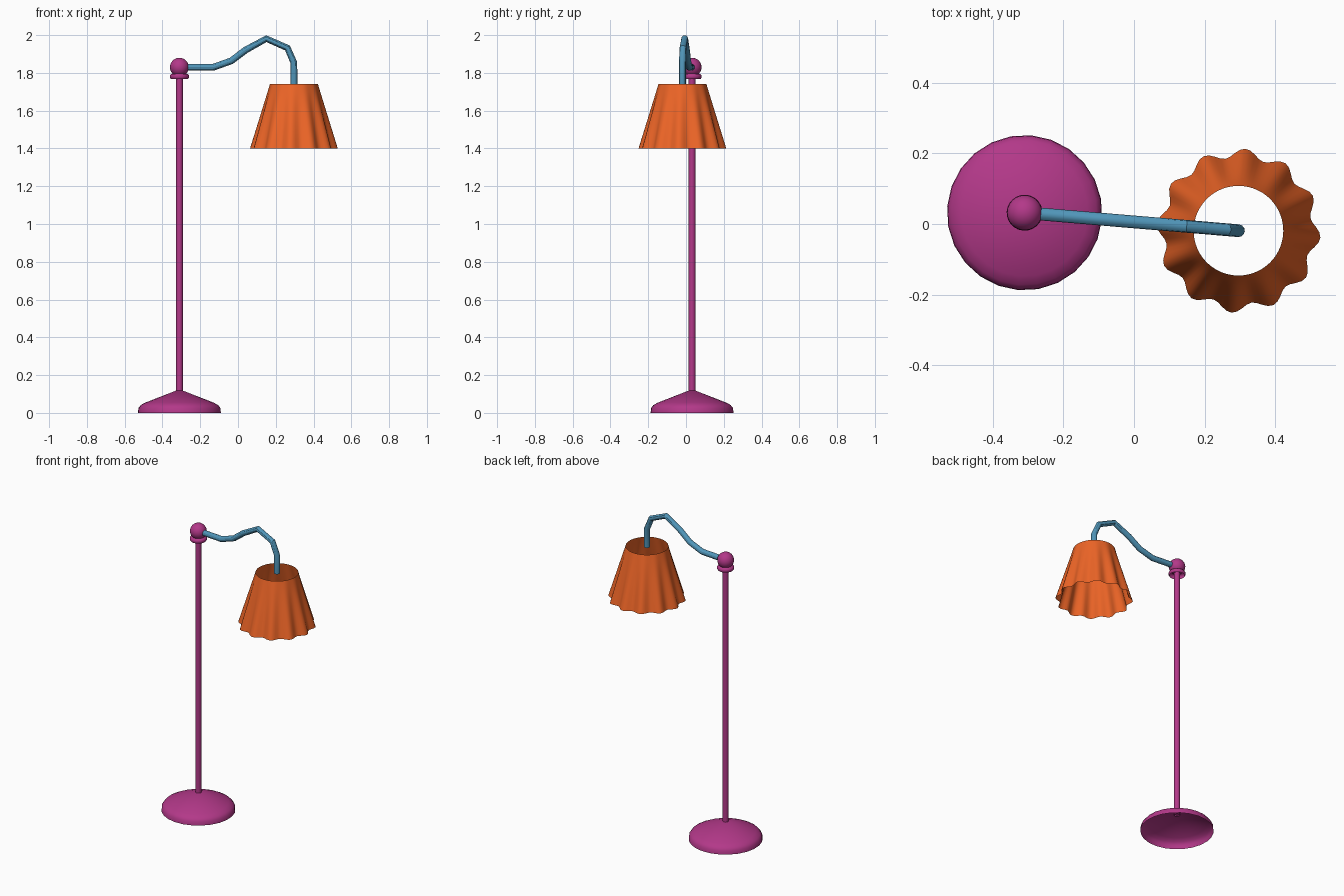
import bpy, math
from mathutils import Vector

if "Cube" in bpy.data.objects:
    bpy.data.objects.remove(bpy.data.objects["Cube"])

POLE = Vector((-0.31, 0.032, 0))
SHADE = Vector((0.296, -0.019, 0))
TURN = math.atan2(SHADE.y - POLE.y, SHADE.x - POLE.x)   # heading of the arm


def material(name, color):
    m = bpy.data.materials.new(name)
    m.diffuse_color = color
    m.use_nodes = True
    m.node_tree.nodes["Principled BSDF"].inputs["Base Color"].default_value = m.diffuse_color
    return m


MAGENTA = material("magenta", (0.45, 0.04, 0.25, 1))
BLUE = material("blue", (0.08, 0.30, 0.48, 1))
ORANGE = material("orange", (0.85, 0.13, 0.02, 1))


def finish(ob, mat, angle=40):
    ob.data.materials.append(mat)
    bpy.ops.object.select_all(action='DESELECT')
    ob.select_set(True)
    bpy.context.view_layer.objects.active = ob
    bpy.ops.object.shade_smooth_by_angle(angle=math.radians(angle))


def rings(name, mat, profile, origin, sides, wave=lambda a: 0.0, angle=40):
    """Revolve (radius, z, wave amount) rows listed bottom to top; r = 0 makes a tip."""
    verts, faces, rows = [], [], []
    for r, z, amount in profile:
        n = 1 if r == 0 else sides
        rows.append(range(len(verts), len(verts) + n))
        for i in range(n):
            a = 2 * math.pi * i / sides
            rr = r + amount * wave(a)
            verts.append((rr * math.cos(a), rr * math.sin(a), z))
    for lo, hi in zip(rows, rows[1:]):
        for i in range(sides):
            j = (i + 1) % sides
            if len(hi) == 1:
                faces.append((lo[i], lo[j], hi[0]))
            else:
                faces.append((lo[i], lo[j], hi[j], hi[i]))
    me = bpy.data.meshes.new(name)
    me.from_pydata(verts, [], faces)
    ob = bpy.data.objects.new(name, me)
    bpy.context.collection.objects.link(ob)
    ob.location = origin
    ob.rotation_euler.z = TURN
    finish(ob, mat, angle)
    return ob


# Hollow weighted foot, open underneath
rings("base", MAGENTA, [(0.22, 0, 0), (0.218, 0.025, 0), (0.205, 0.042, 0),
                        (0.18, 0.055, 0), (0.0, 0.125, 0)], POLE, 24)

# Upright pole
rings("pole", MAGENTA, [(0.018, 0.11, 0), (0.018, 1.80, 0)], POLE, 12)

# Small dished collar under the joint
rings("collar", MAGENTA, [(0.046, 1.768, 0), (0.051, 1.776, 0), (0.051, 1.786, 0),
                          (0.046, 1.793, 0), (0.0, 1.806, 0)], POLE, 24)

# Ball joint
bpy.ops.mesh.primitive_uv_sphere_add(segments=24, ring_count=14, radius=0.05,
                                     location=POLE + Vector((0, 0, 1.83)))
ball = bpy.context.object
ball.name = "ball_joint"
finish(ball, MAGENTA, 60)

# Bent arm, a tube along a polyline between pole and shade
path = [(-0.31, 1.83), (-0.13, 1.83), (-0.035, 1.864), (0.04, 1.921),
        (0.15, 1.981), (0.262, 1.932), (0.296, 1.853), (0.296, 1.735)]
cu = bpy.data.curves.new("arm", 'CURVE')
cu.dimensions = '3D'
cu.bevel_depth = 0.018
cu.bevel_resolution = 4
cu.use_fill_caps = True
sp = cu.splines.new('POLY')
sp.points.add(len(path) - 1)
for p, (x, z) in zip(sp.points, path):
    t = (x - POLE.x) / (SHADE.x - POLE.x)
    p.co = (x, POLE.y + t * (SHADE.y - POLE.y), z, 1)
arm = bpy.data.objects.new("arm", cu)
bpy.context.collection.objects.link(arm)
bpy.ops.object.select_all(action='DESELECT')
arm.select_set(True)
bpy.context.view_layer.objects.active = arm
bpy.ops.object.convert(target='MESH')
arm = bpy.context.object
arm.data.materials.clear()
finish(arm, BLUE, 30)

# Fluted shade: round at the top, twelve folds at the hem, open at both ends
shade_rows = []
for k in range(9):
    t = k / 8
    shade_rows.append((0.220 - 0.093 * t, 1.40 + 0.341 * t, 0.013 * (1 - t)))
rings("lamp_shade", ORANGE, shade_rows, SHADE, 96,
      wave=lambda a: math.cos(12 * a), angle=60)
